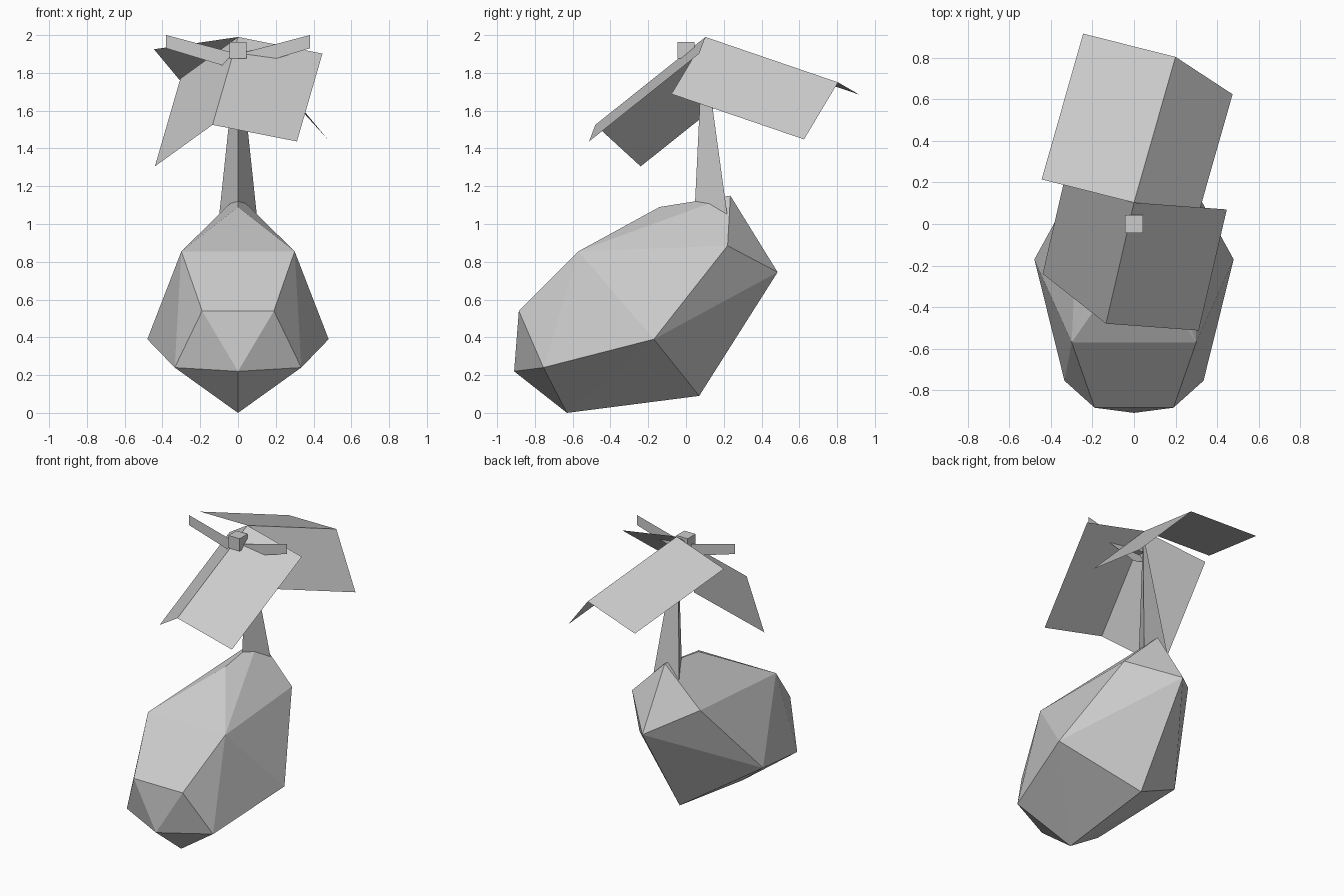
import bpy, bmesh
from mathutils import Vector, Matrix

if "Cube" in bpy.data.objects:
    bpy.data.objects.remove(bpy.data.objects["Cube"])

grey = bpy.data.materials.new("plain grey")
grey.diffuse_color = (0.6, 0.6, 0.6, 1)
grey.use_nodes = True
grey.node_tree.nodes["Principled BSDF"].inputs["Base Color"].default_value = grey.diffuse_color


def finish(name, bm):
    """Turn a bmesh into a flat shaded, grey object."""
    mesh = bpy.data.meshes.new(name)
    bm.to_mesh(mesh)
    bm.free()
    mesh.materials.append(grey)
    obj = bpy.data.objects.new(name, mesh)
    bpy.context.collection.objects.link(obj)
    return obj


def folded_sheet(name, apex, ridge, sides):
    """Two thin parallelograms that share a ridge line starting at the apex."""
    bm = bmesh.new()
    a, r = Vector(apex), Vector(ridge)
    top, end = bm.verts.new(a), bm.verts.new(a + r)
    for i, side in enumerate(sides):
        s = Vector(side)
        loop = [top, end, bm.verts.new(a + r + s), bm.verts.new(a + s)]
        bm.faces.new(loop if i == 0 else loop[::-1])
    bmesh.ops.recalc_face_normals(bm, faces=bm.faces[:])
    return finish(name, bm)


# Faceted body: convex hull of a few mirrored corner points
centre_points = [(-0.91, 0.22), (-0.63, 0.0), (-0.14, 1.09),
                 (0.07, 0.09), (0.485, 0.745), (0.235, 1.15)]
side_points = [(0.19, -0.885, 0.54), (0.335, -0.755, 0.24), (0.30, -0.57, 0.855),
               (0.48, -0.17, 0.39), (0.265, 0.22, 0.885)]
bm = bmesh.new()
for y, z in centre_points:
    bm.verts.new((0, y, z))
for x, y, z in side_points:
    for sign in (-1, 1):
        bm.verts.new((sign * x, y, z))
bmesh.ops.convex_hull(bm, input=bm.verts[:])
bmesh.ops.recalc_face_normals(bm, faces=bm.faces[:])
finish("body", bm)

# Leaning three-sided mast, its foot sunk into the body
apex = Vector((0, 0.09, 1.985))
bm = bmesh.new()
tip = bm.verts.new(apex)
foot = [bm.verts.new(p) for p in ((0, 0.04, 0.95), (0.11, 0.232, 0.95), (-0.11, 0.232, 0.95))]
for i in range(3):
    bm.faces.new((foot[i], foot[(i + 1) % 3], tip))
bm.faces.new(foot[::-1])
bmesh.ops.recalc_face_normals(bm, faces=bm.faces[:])
finish("mast", bm)

# Folded roof sheets, front and back
roof_top = (0, 0.103, 1.99)
folded_sheet("back_sheet", roof_top, (0.2, 0.702, -0.24),
             [(0.275, -0.18, -0.302), (-0.445, 0.112, -0.065)])
folded_sheet("front_sheet", roof_top, (-0.135, -0.583, -0.465),
             [(0.447, -0.033, -0.088), (-0.305, 0.24, -0.22)])

# Small cube hub
bm = bmesh.new()
bmesh.ops.create_cube(bm, size=0.088, matrix=Matrix.Translation((0, 0, 1.92)))
finish("hub", bm)

# Two thin blades rising outward from the hub
for side, sign in (("left", -1), ("right", 1)):
    bm = bmesh.new()
    outline = [(0, 1.9), (0.38, 2.0), (0.38, 1.93), (0, 1.815)]
    bm.faces.new([bm.verts.new((sign * x, 0, z)) for x, z in outline][::sign])
    finish(side + "_blade", bm)
